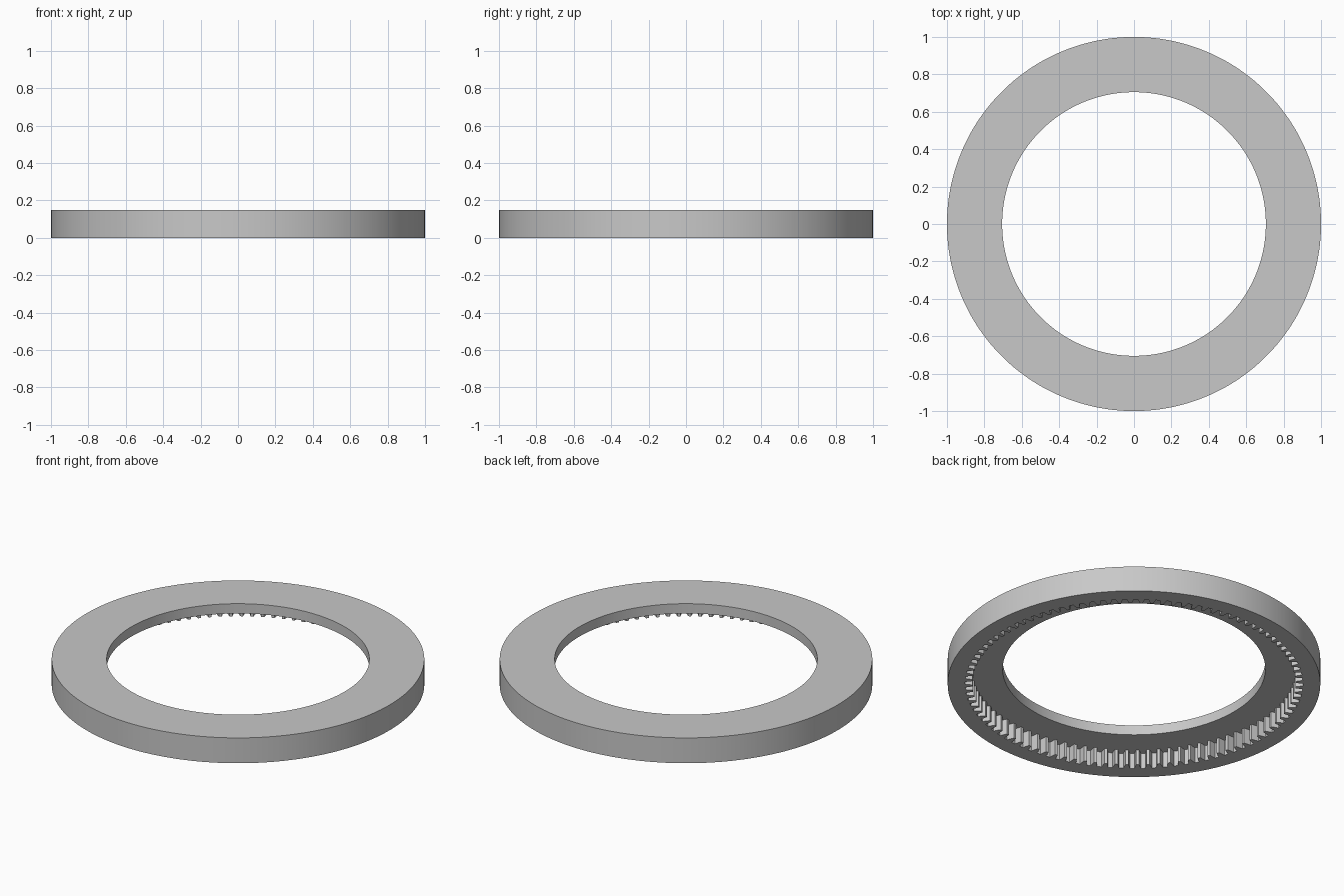
import bpy
import bmesh
from math import cos, sin, tau

old = bpy.data.objects.get("Cube")
if old:
    bpy.data.objects.remove(old)

TEETH = 96
OUTER, HOLE = 1.0, 0.705
TIP, ROOT = 0.867, 0.907
HEIGHT, RECESS = 0.15, 0.092

# One tooth, as (fraction of the pitch, radius)
TOOTH = [(-0.14, TIP), (0.14, TIP), (0.30, ROOT), (0.70, ROOT)]
outline = [((i + f) * tau / TEETH, r) for i in range(TEETH) for f, r in TOOTH]

# Plain grey material
grey = bpy.data.materials.new("plain grey")
grey.use_nodes = True
colour = (0.58, 0.58, 0.58, 1)
grey.diffuse_color = colour
grey.node_tree.nodes["Principled BSDF"].inputs["Base Color"].default_value = colour

bm = bmesh.new()


def loop(z, radius=None):
    """Ring of vertices: a circle, or the toothed outline if no radius is given."""
    return [bm.verts.new(((radius or r) * cos(a), (radius or r) * sin(a), z))
            for a, r in outline]


# Loops run around the section: rim, top plate, hole, recess, toothed wall
loops = [loop(0, OUTER), loop(HEIGHT, OUTER), loop(HEIGHT, HOLE),
         loop(RECESS, HOLE), loop(RECESS), loop(0)]
count = len(outline)
for k, lower in enumerate(loops):
    upper = loops[(k + 1) % len(loops)]
    for i in range(count):
        j = (i + 1) % count
        bm.faces.new((lower[i], lower[j], upper[j], upper[i]))
bmesh.ops.recalc_face_normals(bm, faces=bm.faces)

# Ring gear object
mesh = bpy.data.meshes.new("ring_gear")
bm.to_mesh(mesh)
bm.free()
mesh.materials.append(grey)
ring = bpy.data.objects.new("ring_gear", mesh)
bpy.context.collection.objects.link(ring)
bpy.ops.object.select_all(action="DESELECT")
ring.select_set(True)
bpy.context.view_layer.objects.active = ring
bpy.ops.object.shade_smooth_by_angle()
